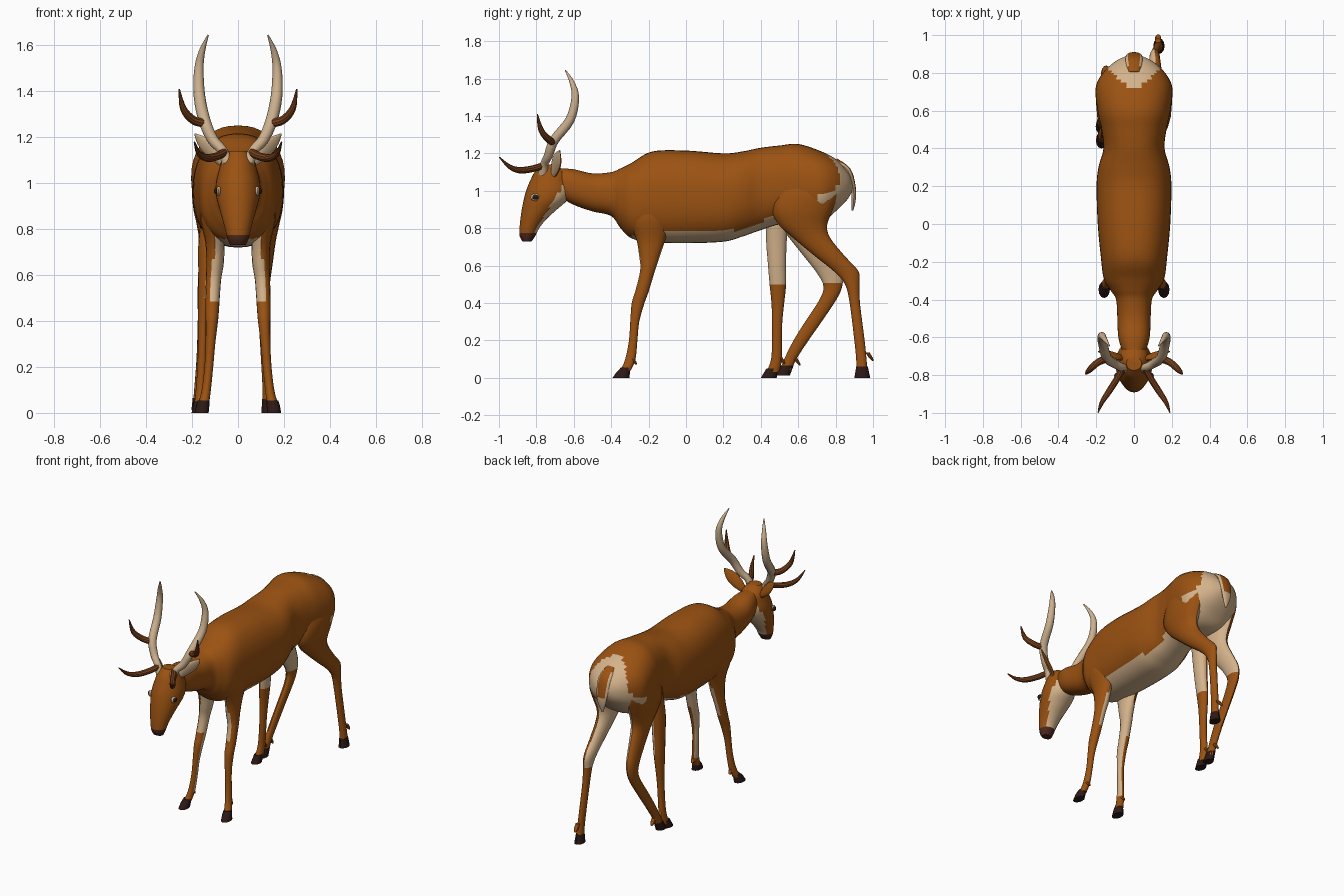
import bpy, bmesh, math
from mathutils import Vector as V

def mat(name, r, g, b):
    m = bpy.data.materials.new(name)
    m.diffuse_color = (r, g, b, 1)
    return m

HIDE = mat("hide brown", .33, .085, .006)
CREAM = mat("cream fur", .66, .45, .26)
DARK = mat("hoof black", .025, .010, .008)
NOSE = mat("nose brown", .075, .022, .012)
ANTLER = mat("antler pale", .60, .43, .27)
TINE = mat("antler brown", .20, .055, .012)
X, Y, Z = V((1, 0, 0)), V((0, 1, 0)), V((0, 0, 1))


def spline(rows, sub):
    """Smooth curve through every row of numbers."""
    out = []
    for i in range(len(rows) - 1):
        p = [rows[max(i - 1, 0)], rows[i], rows[i + 1], rows[min(i + 2, len(rows) - 1)]]
        for k in range(sub):
            t = k / sub
            out.append([.5 * (2 * b + (c - a) * t + (2 * a - 5 * b + 4 * c - d) * t * t
                              + (3 * b - a - 3 * c + d) * t ** 3) for a, b, c, d in zip(*p)])
    return out + [list(rows[-1])]


def loft(name, rows, mats, axes=None, ref=None, rule=None, n=16, sub=4, power=1.0):
    """Skin rings (x, y, z, radius a, radius b) on fixed axes or along the path."""
    rows = spline(rows, sub)
    bm = bmesh.new()
    rings = []
    for i, (x, y, z, a, b) in enumerate(rows):
        if axes:
            u, w = axes
        else:
            t = (V(rows[min(i + 1, len(rows) - 1)][:3]) - V(rows[max(i - 1, 0)][:3])).normalized()
            u = (ref - t * ref.dot(t)).normalized()
            w = t.cross(u)
        ring = []
        for k in range(n):
            c, s = math.cos(math.tau * k / n), math.sin(math.tau * k / n)
            c, s = (math.copysign(abs(q) ** power, q) for q in (c, s))
            ring.append(bm.verts.new(V((x, y, z)) + u * c * max(a, .001) + w * s * max(b, .001)))
        rings.append(ring)
    for r0, r1 in zip(rings, rings[1:]):
        for k in range(n):
            bm.faces.new((r0[k], r0[(k + 1) % n], r1[(k + 1) % n], r1[k]))
    bm.faces.new(rings[0])
    bm.faces.new(rings[-1])
    bmesh.ops.recalc_face_normals(bm, faces=bm.faces)
    bm.normal_update()
    if rule:
        for f in bm.faces:
            f.material_index = int(rule(f.calc_center_median(), f.normal))
    me = bpy.data.meshes.new(name)
    bm.to_mesh(me)
    bm.free()
    for m in mats:
        me.materials.append(m)
    ob = bpy.data.objects.new(name, me)
    bpy.context.collection.objects.link(ob)
    return ob


def span(z, y0, y1, x, rx):
    """Horizontal ring given by its front and back limits."""
    return (x, (y0 + y1) / 2, z, rx, (y1 - y0) / 2)


# Body and neck: y, top, bottom, half width
body = [(-.68, 1.12, .97, .06), (-.6, 1.115, .925, .083), (-.5, 1.093, .89, .088),
        (-.4, 1.10, .865, .095), (-.35, 1.12, .80, .125), (-.29, 1.15, .745, .16),
        (-.18, 1.21, .725, .175), (0, 1.215, .72, .192), (.2, 1.20, .728, .198),
        (.3, 1.21, .755, .188), (.4, 1.23, .79, .162), (.5, 1.242, .82, .172),
        (.6, 1.25, .82, .193), (.72, 1.212, .83, .203), (.80, 1.17, .89, .165),
        (.86, 1.11, .95, .10), (.89, 1.06, 1.0, .04)]

def body_rule(c, n):
    if c.y > .70 + .85 * abs(c.x):
        return 1
    if c.y < -.34:
        return 0
    return c.z < .79 + max(0, c.y - .3) * .45 - max(0, -.22 - c.y) * .45

loft("body", [(0, y, (t + b) / 2, w, (t - b) / 2) for y, t, b, w in body],
     [HIDE, CREAM], axes=(X, Z), rule=body_rule, n=40, sub=6, power=.86)

# Head
head = [(1.14, -.775, -.70, .04), (1.10, -.81, -.64, .07), (1.05, -.835, -.62, .085),
        (1.0, -.855, -.613, .096), (.95, -.868, -.635, .096), (.9, -.878, -.69, .084),
        (.85, -.885, -.745, .07), (.8, -.89, -.785, .056), (.76, -.89, -.805, .046),
        (.73, -.875, -.825, .034)]

def head_rule(c, n):
    if c.z < .775:
        return 2
    return c.z < 1.07 and c.y > -.69 + (c.z - .975) * .62

loft("head", [span(z, a, b, 0, w) for z, a, b, w in head], [HIDE, CREAM, NOSE],
     axes=(X, Y), rule=head_rule, n=32, sub=5)

# Tail with brown stripe
loft("tail", [(0, .80, 1.16, .03, .015), (0, .865, 1.11, .045, .016), (0, .892, 1.03, .042, .014),
              (0, .897, .96, .03, .012), (0, .89, .895, .006, .005)], [CREAM, HIDE], ref=X, n=16,
     rule=lambda c, n: abs(c.x) < .03 and n.y + n.z > .3 and c.z > 1.0)


# Legs: z, front y, back y, x, half width
def leg(name, side, rows, hoof, claw, inner):
    rows = [span(z, a, b, x * side, w) for z, a, b, x, w in rows]
    loft(name, rows, [HIDE, CREAM], axes=(X, Y), n=16, sub=4,
         rule=lambda c, n: inner(c, -n.x * side, n.y))
    hoof_rows = [span(z, a, b, x * side, w) for z, a, b, x, w in hoof]
    loft(name + "_hoof", hoof_rows, [DARK], axes=(X, Y), n=12, sub=1)
    x, y, z = claw
    loft(name + "_dewclaw", [(x * side, y - .03, z + .03, .016, .012), (x * side, y - .01, z, .016, .01),
                             (x * side, y, z - .015, .008, .004)], [HIDE], axes=(X, Y), n=8, sub=1)

front = [(.95, -.28, -.08, .11, .05), (.85, -.30, -.08, .11, .055), (.74, -.265, -.11, .10, .042),
         (.65, -.25, -.14, .10, .038), (.575, -.245, -.165, .107, .033), (.46, -.272, -.20, .112, .03),
         (.40, -.29, -.222, .114, .027), (.30, -.298, -.25, .12, .021), (.2, -.305, -.26, .127, .019),
         (.1, -.325, -.27, .138, .02), (.04, -.35, -.295, .15, .024)]
front_hoof = [(.055, -.348, -.298, .15, .025), (.03, -.372, -.30, .154, .029), (0, -.392, -.302, .158, .03)]
front_inner = lambda c, i, ny: (i > -.3 and c.z > .5) or (i > .3 and ny > -.4 and c.z > .1)
leg("front_leg_right", 1, front, front_hoof, (.14, -.265, .085), front_inner)
leg("front_leg_left", -1, front, front_hoof, (.14, -.265, .085), front_inner)

thigh = [(1.12, .54, .80, .11, .05), (1.0, .48, .82, .128, .07), (.9, .46, .785, .13, .066),
         (.82, .495, .755, .125, .055)]
hind_inner = lambda c, i, ny: c.z > .5 and (i > .25 or (ny > .6 and i > -.1 and c.z > .72))
leg("hind_leg_right", 1, thigh + [
    (.75, .57, .77, .12, .045), (.65, .69, .85, .115, .036), (.57, .79, .922, .11, .03),
    (.5, .85, .927, .11, .026), (.4, .875, .93, .112, .022), (.2, .90, .955, .122, .02),
    (.1, .91, .965, .128, .021), (.04, .91, .97, .13, .024)],
    [(.06, .91, .972, .13, .025), (0, .90, .985, .132, .03)], (.128, 1.0, .105), hind_inner)
leg("hind_leg_left", -1, thigh + [
    (.75, .55, .75, .125, .045), (.65, .63, .795, .135, .036), (.56, .70, .835, .145, .03),
    (.49, .735, .835, .15, .026), (.42, .715, .805, .152, .023), (.3, .637, .725, .158, .02),
    (.2, .575, .655, .163, .02), (.1, .525, .59, .17, .021), (.04, .50, .565, .172, .024)],
    [(.065, .505, .575, .172, .025), (.012, .475, .555, .174, .029)], (.17, .61, .08), hind_inner)
# Extra straight leg beside the left flank
leg("standing_leg_left", -1, [
    (.92, .43, .56, .11, .04), (.75, .428, .54, .132, .04), (.62, .437, .535, .138, .035),
    (.5, .447, .535, .145, .03), (.4, .457, .525, .15, .025), (.3, .46, .515, .153, .021),
    (.2, .46, .512, .157, .02), (.1, .455, .512, .163, .021), (.03, .43, .50, .168, .024)],
    [(.05, .43, .495, .168, .026), (0, .40, .485, .172, .03)], (.163, .53, .085),
    lambda c, i, ny: c.z > .5 and i > .05)

for side, label in ((1, "right"), (-1, "left")):
    def flip(rows):
        return [(side * r[0],) + tuple(r[1:]) for r in rows]

    # Antlers
    loft("antler_beam_" + label, flip([
        (.045, -.765, 1.09, .026, .026), (.07, -.757, 1.145, .022, .022), (.11, -.735, 1.19, .024, .024),
        (.145, -.705, 1.27, .026, .026), (.168, -.62, 1.38, .025, .025), (.17, -.592, 1.50, .02, .02),
        (.155, -.61, 1.58, .013, .013), (.13, -.645, 1.645, .003, .003)]), [ANTLER], ref=Y, n=12)
    loft("brow_tine_" + label, flip([
        (.06, -.765, 1.135, .018, .018), (.09, -.82, 1.118, .018, .018), (.135, -.89, 1.11, .017, .017),
        (.17, -.945, 1.13, .012, .012), (.19, -.998, 1.18, .003, .003)]), [TINE], ref=Z, n=10)
    loft("side_tine_" + label, flip([
        (.14, -.71, 1.26, .02, .02), (.195, -.735, 1.275, .019, .019), (.238, -.775, 1.325, .015, .015),
        (.256, -.795, 1.41, .003, .003)]), [TINE], ref=Y, n=10)
    # Ears, pale inside
    loft("ear_" + label, flip([
        (.06, -.71, 1.08, .015, .012), (.095, -.70, 1.12, .032, .014), (.135, -.69, 1.16, .036, .012),
        (.165, -.682, 1.19, .024, .008), (.188, -.675, 1.215, .003, .003)]), [HIDE, CREAM],
        ref=V((-side, -1, 1)), n=14, rule=lambda c, n: n.y < -.25)
    # Eyes with pale rims
    for part, r, off, m in (("eye_rim_", .026, .084, CREAM), ("eye_", .017, .094, DARK)):
        loft(part + label, [(side * off, -.805, .966 + r * h, .011 * w, r * w)
                            for h, w in ((-.8, .1), (-.55, .75), (0, 1), (.55, .75), (.8, .1))],
             [m], axes=(X, Y), n=12, sub=2)

for ob in bpy.context.scene.objects:
    ob.select_set(True)
    bpy.context.view_layer.objects.active = ob
bpy.ops.object.shade_smooth_by_angle(angle=math.radians(35))
